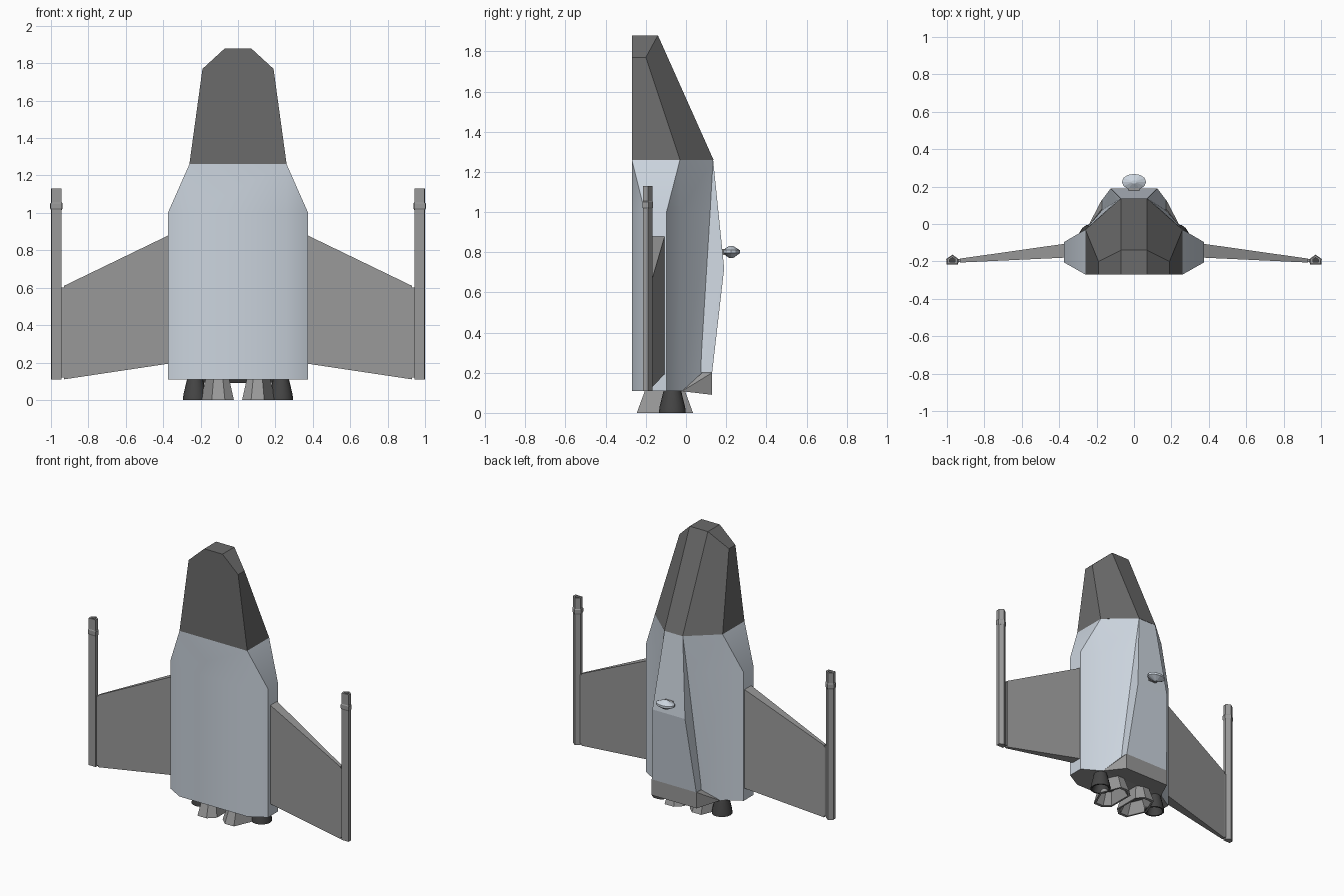
import bpy, bmesh, math
from mathutils import Vector

cube = bpy.data.objects.get("Cube")
if cube:
    bpy.data.objects.remove(cube, do_unlink=True)


def material(name, r, g, b):
    m = bpy.data.materials.new(name)
    m.use_nodes = True
    m.diffuse_color = (r, g, b, 1)
    m.node_tree.nodes["Principled BSDF"].inputs["Base Color"].default_value = (r, g, b, 1)
    return m


PALE = material("pale blue grey", 0.60, 0.66, 0.73)
GREY = material("mid grey", 0.32, 0.32, 0.32)
DARK = material("dark grey", 0.145, 0.145, 0.145)
BLACK = material("soot grey", 0.06, 0.06, 0.06)


def finish(bm, name, mats, rule=None, smooth=False):
    """Turn a bmesh into an object, with a colour rule per face."""
    bmesh.ops.remove_doubles(bm, verts=bm.verts, dist=0.0005)
    bmesh.ops.recalc_face_normals(bm, faces=bm.faces)
    bm.normal_update()
    if rule:
        for f in bm.faces:
            f.material_index = rule(f)
    mesh = bpy.data.meshes.new(name)
    bm.to_mesh(mesh)
    bm.free()
    ob = bpy.data.objects.new(name, mesh)
    bpy.context.collection.objects.link(ob)
    for m in mats:
        mesh.materials.append(m)
    if smooth:
        bpy.ops.object.select_all(action='DESELECT')
        bpy.context.view_layer.objects.active = ob
        ob.select_set(True)
        bpy.ops.object.shade_smooth_by_angle(angle=math.radians(32))
    return ob


def solid(name, points, mat, mirrored=False):
    """Faceted convex block through the points, optionally symmetric in x."""
    bm = bmesh.new()
    for x, y, z in points:
        bm.verts.new((x, y, z))
        if mirrored:
            bm.verts.new((-x, y, z))
    out = bmesh.ops.convex_hull(bm, input=bm.verts)
    loose = [v for v in bm.verts if not v.link_faces]
    bmesh.ops.delete(bm, geom=loose, context='VERTS')
    bmesh.ops.dissolve_limit(bm, angle_limit=0.03, verts=bm.verts, edges=bm.edges)
    return finish(bm, name, [mat])


def loft(name, rings, mats, rule=None, smooth=False):
    """Skin matching rings of points and cap both ends."""
    bm = bmesh.new()
    loops = [[bm.verts.new(p) for p in ring] for ring in rings]
    n = len(loops[0])
    for a, b in zip(loops, loops[1:]):
        for i in range(n):
            j = (i + 1) % n
            bm.faces.new((a[i], a[j], b[j], b[i]))
    bm.faces.new(loops[0])
    bm.faces.new(loops[-1])
    return finish(bm, name, mats, rule, smooth)


def ring(profile, z, scale=1, center=(0, 0)):
    cx, cy = center
    return [(cx + (x - cx) * scale, cy + (y - cy) * scale, z) for x, y in profile]


def circle(cx, cy, rx, ry, n):
    return [(cx + rx * math.cos(math.tau * i / n), cy + ry * math.sin(math.tau * i / n))
            for i in range(n)]


# Main hull: symmetric sections from the tail to the nose joint
def hull_section(z, half):
    pts = half + [(-x, y) for x, y in reversed(half)]
    return [(x, y, z) for x, y in pts]


lower = [(0.26, -0.27), (0.375, -0.205), (0.375, -0.097), (0.26, -0.03)]
joint = [(0.26, -0.27), (0.26, -0.27), (0.26, -0.03), (0.26, -0.03)]
loft("hull", [hull_section(0.11, lower + [(0.17, 0.075)]),
              hull_section(1.0, lower + [(0.095, 0.121)]),
              hull_section(1.26, joint + [(0.07, 0.135)])],
     [PALE, GREY], lambda f: 1 if f.normal.z < -0.9 else 0, smooth=True)

# Nose cone with blunt, chamfered tip
solid("nose", [(0.26, -0.27, 1.26), (0.26, -0.03, 1.26), (0.07, 0.137, 1.26),
               (0.19, -0.27, 1.77), (0.19, -0.2, 1.77),
               (0.07, -0.27, 1.88), (0.07, -0.14, 1.88)], DARK, True)

# Raised spine along the back and its tail trim
solid("spine", [(0.07, 0.135, 1.26), (0.07, 0.09, 1.26), (0.125, 0.19, 0.72),
                (0.17, 0.13, 0.2), (0.17, 0.075, 0.2)], PALE, True)
solid("tail_trim", [(0.172, 0.13, 0.2), (0.172, 0.08, 0.2), (0.172, 0.13, 0.09),
                    (0.172, 0.078, 0.105), (0.25, -0.02, 0.108)], GREY, True)

# Sensor pod standing on the spine
pod = circle(0, 0.225, 0.065, 0.043, 12)
loft("sensor_pod", [ring(pod, z, s, (0, 0.225))
                    for z, s in ((0.77, 0.2), (0.795, 1), (0.81, 1), (0.832, 0.2))], [PALE])
solid("pod_stem", [(0.03, y, z) for y in (0.17, 0.22) for z in (0.785, 0.815)], GREY, True)

gun = [(-0.026, -0.213), (0.026, -0.213), (0.028, -0.188), (0, -0.168), (-0.028, -0.188)]

for side, s in (("left", 1), ("right", -1)):
    # Tapered wing, thick at the root
    wing = [(0.33, -0.1, 0.2), (0.33, -0.1, 0.9), (0.33, -0.178, 0.2), (0.33, -0.178, 0.9),
            (0.93, -0.185, 0.11), (0.93, -0.185, 0.61),
            (0.93, -0.206, 0.11), (0.93, -0.206, 0.61)]
    solid(side + "_wing", [(s * x, y, z) for x, y, z in wing], GREY)
    solid(side + "_gun_mount", [(s * x, y, z) for x in (0.92, 0.955)
                                for y in (-0.204, -0.186) for z in (0.12, 0.6)], GREY)

    # Wing tip gun with a collar below the muzzle
    barrel = [(s * 0.971 + x, y) for x, y in gun]
    mid = (s * 0.971, -0.192)
    loft(side + "_gun", [ring(barrel, 0.11), ring(barrel, 1.13),
                         ring(barrel, 1.13, 0.55, mid), ring(barrel, 1.09, 0.55, mid)],
         [GREY, BLACK], lambda f: 1 if f.normal.z > 0.9 and f.calc_center_median().z < 1.1 else 0)
    loft(side + "_gun_collar", [ring(barrel, 1.015, 1.02, mid), ring(barrel, 1.025, 1.18, mid),
                                ring(barrel, 1.05, 1.18, mid), ring(barrel, 1.055, 1.02, mid)],
         [GREY])

    # Large hollow half-hexagon nozzle
    outline = [(s * x, y) for x, y in ((0.022, -0.2), (0.07, -0.245), (0.14, -0.245),
                                       (0.2, -0.105), (0.14, 0.035), (0.07, 0.035), (0.022, -0.01))]
    c = (s * 0.108, -0.105)
    loft(side + "_main_nozzle", [ring(outline, 0.13, 0.66, c), ring(outline, 0),
                                 ring(outline, 0, 0.86, c), ring(outline, 0.08, 0.55, c)],
         [GREY, DARK], lambda f: 1 if 0.02 < f.calc_center_median().z < 0.1
         and f.normal.z < -0.1 and abs(f.normal.z) > 0.9 else 0)

    # Small round outer nozzle
    c = (s * 0.23, -0.068)
    cone = circle(*c, 0.065, 0.067, 16)
    loft(side + "_outer_nozzle", [ring(cone, 0.13, 0.58, c), ring(cone, 0.03, 0.95, c),
                                  ring(cone, 0), ring(cone, 0, 0.85, c),
                                  ring(cone, 0.07, 0.5, c)], [BLACK], smooth=True)
